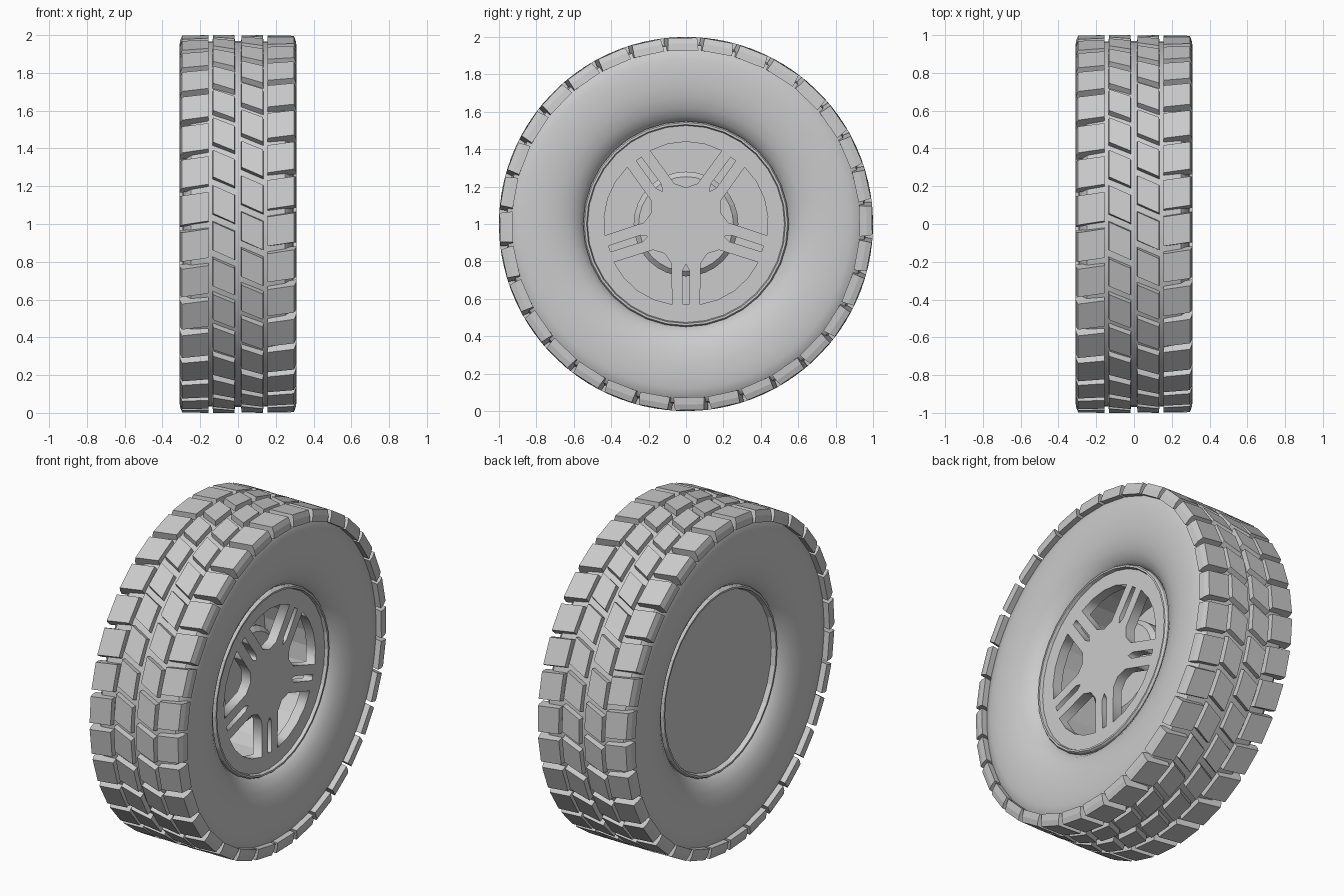
import bpy, bmesh, math
from mathutils import Matrix

if "Cube" in bpy.data.objects:
    bpy.data.objects.remove(bpy.data.objects["Cube"])

def finish(bm, name, smooth=None):
    bmesh.ops.recalc_face_normals(bm, faces=bm.faces[:])
    me = bpy.data.meshes.new(name)
    bm.to_mesh(me)
    bm.free()
    ob = bpy.data.objects.new(name, me)
    bpy.context.collection.objects.link(ob)
    ob.location.z = 1
    if smooth:
        bpy.ops.object.select_all(action='DESELECT')
        ob.select_set(True)
        bpy.context.view_layer.objects.active = ob
        bpy.ops.object.shade_smooth_by_angle(angle=math.radians(smooth))
    return ob

def point(x, r, a):
    """Wheel coordinates: a = 0 faces the front, the axle lies on x."""
    return (x, -r * math.cos(a), r * math.sin(a))

def lathe(name, profile, steps, smooth=None):
    """Revolve a closed (x, radius) outline around the axle."""
    bm = bmesh.new()
    rings = [[bm.verts.new(point(x, r, 2 * math.pi * i / steps)) for x, r in profile]
             for i in range(steps)]
    n = len(profile)
    for i in range(steps):
        p, q = rings[i], rings[(i + 1) % steps]
        for j in range(n):
            k = (j + 1) % n
            bm.faces.new((p[j], p[k], q[k], q[j]))
    return finish(bm, name, smooth)

def mirrored(half):
    return half + [(-x, r) for x, r in reversed(half)]

# Tyre carcass with rounded sidewalls
tyre = [(.17, .535), (.205, .55), (.235, .575), (.262, .62), (.282, .68), (.292, .75),
        (.293, .82), (.288, .88), (.275, .93), (.25, .957), (.15, .966), (.05, .968)]
lathe("tyre_body", mirrored(tyre), 64, 35)

# Tread blocks: section in (x, radius), swept over a short angle and skewed
COUNT = 32
def tread_row(name, section, phase, slope, length=.15):
    bm = bmesh.new()
    xc = sum(x for x, r in section) / len(section)
    for i in range(COUNT):
        a = phase + 2 * math.pi * i / COUNT
        ends = []
        for s in (-1, 1):
            ends.append([bm.verts.new(point(x, r, a + slope * (x - xc)
                         + s * (length / 2 + (1 - r) * .15))) for x, r in section])
        lo, hi = ends
        bm.faces.new(lo)
        bm.faces.new(hi[::-1])
        n = len(section)
        for j in range(n):
            k = (j + 1) % n
            bm.faces.new((lo[j], hi[j], hi[k], lo[k]))
    finish(bm, name)

shoulder = [(.155, .945), (.155, 1), (.296, .998), (.307, .968), (.311, .93), (.25, .93)]
centre = [(.016, .95), (.018, 1), (.132, 1), (.136, .95)]
for side, sx, p_sh, p_ce in (("right", 1, .17, .159), ("left", -1, .08, .106)):
    tread_row("shoulder_blocks_" + side, [(sx * x, r) for x, r in shoulder], p_sh, .15, .155)
    tread_row("centre_blocks_" + side, [(sx * x, r) for x, r in centre], p_ce, -.45)

# Rim barrel with a lip on both edges
lip = [(.15, .5), (.208, .525), (.232, .532), (.232, .543), (.222, .55), (.17, .55)]
lathe("rim_barrel", mirrored(lip), 32)

# Flat plates made from outlines with holes
def plate(name, outlines, x, thick):
    cu = bpy.data.curves.new(name, 'CURVE')
    cu.dimensions = '2D'
    cu.fill_mode = 'BOTH'
    cu.extrude = thick / 2
    for pts in outlines:
        sp = cu.splines.new('POLY')
        sp.points.add(len(pts) - 1)
        for p, (deg, r) in zip(sp.points, pts):
            a = math.radians(deg)
            p.co = (r * math.cos(a), r * math.sin(a), 0, 1)
        sp.use_cyclic_u = True
    ob = bpy.data.objects.new(name, cu)
    bpy.context.collection.objects.link(ob)
    ob.matrix_world = Matrix(((0, 0, 1, x), (1, 0, 0, 0), (0, 1, 0, 1), (0, 0, 0, 1)))
    bpy.ops.object.select_all(action='DESELECT')
    ob.select_set(True)
    bpy.context.view_layer.objects.active = ob
    bpy.ops.object.convert(target='MESH')

disc = [(i * 360 / 32, .528) for i in range(32)]
window = [(-26, .436), (-13, .439), (0, .44), (13, .439), (26, .436), (16, .225), (0, .195), (-16, .225)]
slot = [(0, .215), (4.2, .25), (2.2, .43), (-2.2, .43), (-4.2, .25)]
holes = []
for k in range(5):
    holes.append([(90 + 72 * k + d, r) for d, r in window])
    holes.append([(54 + 72 * k + d, r) for d, r in slot])

# Five-spoke front face and closed back plate
plate("spoke_face", [disc] + holes, .183, .06)
plate("back_plate", [disc], -.19, .03)

# Hub drum with chamfered edge behind the spokes
bm = bmesh.new()
loops = []
for x, r in ((-.18, .28), (.06, .28), (.085, .253)):
    loops.append([bm.verts.new(point(x, r, 2 * math.pi * i / 32)) for i in range(32)])
for p, q in zip(loops, loops[1:]):
    for i in range(32):
        j = (i + 1) % 32
        bm.faces.new((p[i], p[j], q[j], q[i]))
bm.faces.new(loops[0])
bm.faces.new(loops[-1])
finish(bm, "hub_drum")
